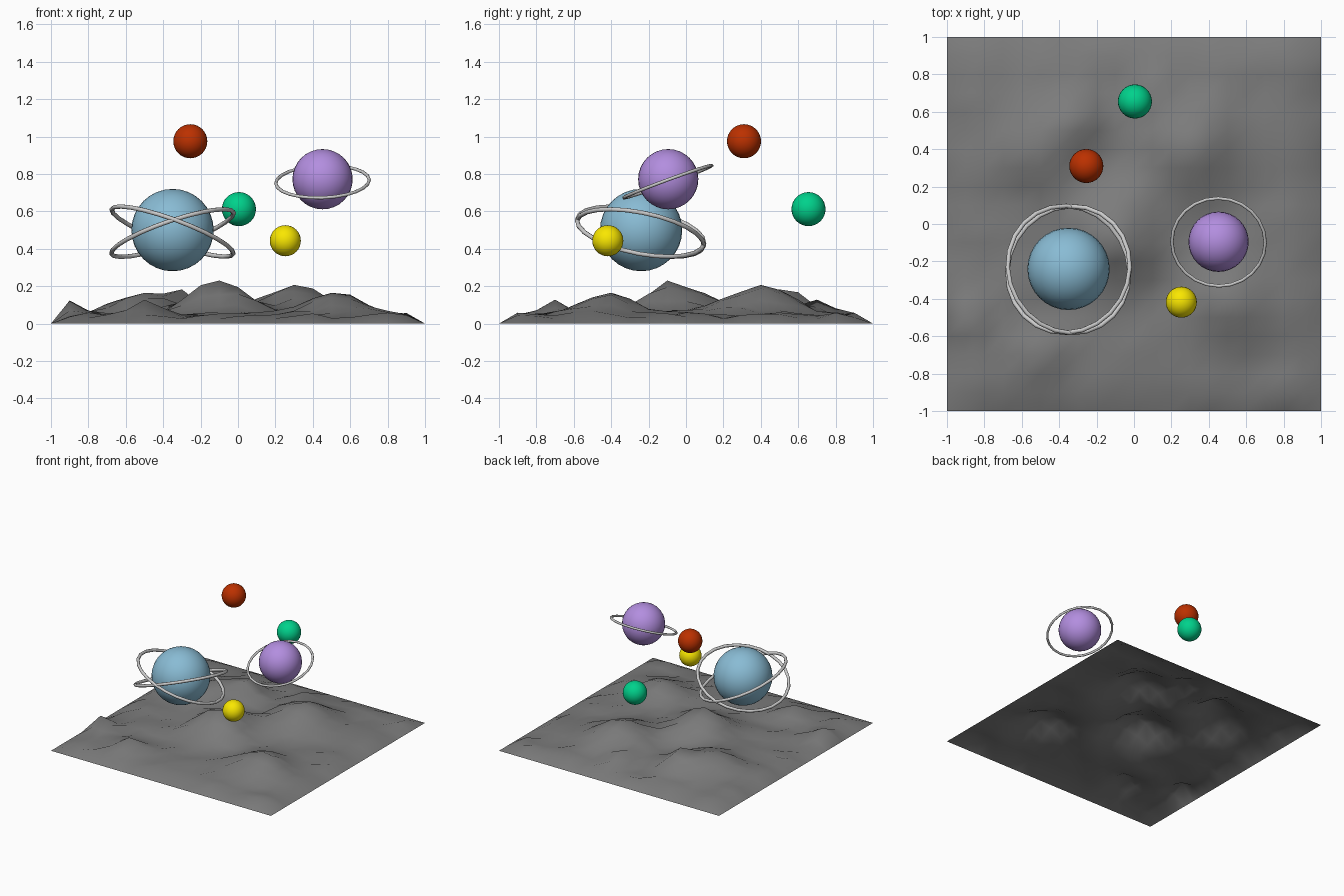
import bpy, bmesh, math, random
from mathutils import Vector

if "Cube" in bpy.data.objects:
    bpy.data.objects.remove(bpy.data.objects["Cube"])

random.seed(7)


def material(name, rgb):
    m = bpy.data.materials.new(name)
    m.diffuse_color = (*rgb, 1)
    m.use_nodes = True
    m.node_tree.nodes["Principled BSDF"].inputs["Base Color"].default_value = m.diffuse_color
    return m


def planet(name, loc, r, rgb):
    bpy.ops.mesh.primitive_uv_sphere_add(segments=32, ring_count=16, radius=r, location=loc)
    ob = bpy.context.object
    ob.name = name
    ob.data.materials.append(material(name + "_colour", rgb))
    bpy.ops.object.shade_smooth()


def ring(name, loc, radius, tube, slope_x, slope_y):
    # tilted so that the ring plane rises by the given slopes along x and y
    bpy.ops.mesh.primitive_torus_add(major_radius=radius, minor_radius=tube,
                                     major_segments=24, minor_segments=8, location=loc)
    ob = bpy.context.object
    ob.name = name
    normal = Vector((-slope_x, -slope_y, 1)).normalized()
    ob.rotation_euler = Vector((0, 0, 1)).rotation_difference(normal).to_euler()
    ob.data.materials.append(ring_grey)
    bpy.ops.object.shade_smooth()


# Planets and moons
planet("large_planet", (-0.35, -0.24, 0.50), 0.22, (0.25, 0.50, 0.66))
planet("medium_planet", (0.452, -0.095, 0.772), 0.161, (0.45, 0.27, 0.74))
planet("red_moon", (-0.255, 0.31, 0.975), 0.091, (0.50, 0.03, 0.0))
planet("green_moon", (0.005, 0.655, 0.612), 0.091, (0.0, 0.64, 0.26))
planet("yellow_moon", (0.253, -0.418, 0.443), 0.083, (0.95, 0.80, 0.0))

# Rings: a crossed pair on the large planet, one on the medium planet
ring_grey = material("ring_grey", (0.55, 0.55, 0.55))
ring("large_ring_a", (-0.35, -0.243, 0.492), 0.346, 0.012, -0.37, -0.20)
ring("large_ring_b", (-0.35, -0.243, 0.484), 0.345, 0.012, 0.34, -0.205)
ring("medium_ring", (0.452, -0.097, 0.759), 0.25, 0.009, 0.04, 0.367)

# Terrain: coarse grid with rounded hills, small crags and a flat border
hills = [(-0.1, -0.06, 0.18, 0.165), (0.3, 0.4, 0.165, 0.165), (0.5, -0.4, 0.12, 0.15),
         (-0.5, 0.4, 0.12, 0.15), (-0.9, -0.5, 0.085, 0.06), (-0.3, 0.56, 0.135, 0.075),
         (-0.5, -0.7, 0.075, 0.08), (0.1, 0.7, 0.07, 0.07)]
bm = bmesh.new()
bmesh.ops.create_grid(bm, x_segments=20, y_segments=20, size=1)
for v in bm.verts:
    x, y = v.co.x, v.co.y
    if max(abs(x), abs(y)) < 0.99:
        v.co.z = random.uniform(0.025, 0.06) + sum(
            h * math.exp(-((x - a) ** 2 + (y - b) ** 2) / (2 * s * s)) for a, b, h, s in hills)
for f in bm.faces:
    f.smooth = True
mesh = bpy.data.meshes.new("terrain")
bm.to_mesh(mesh)
bm.free()
mesh.materials.append(material("rock_grey", (0.2, 0.2, 0.2)))
bpy.context.collection.objects.link(bpy.data.objects.new("terrain", mesh))
